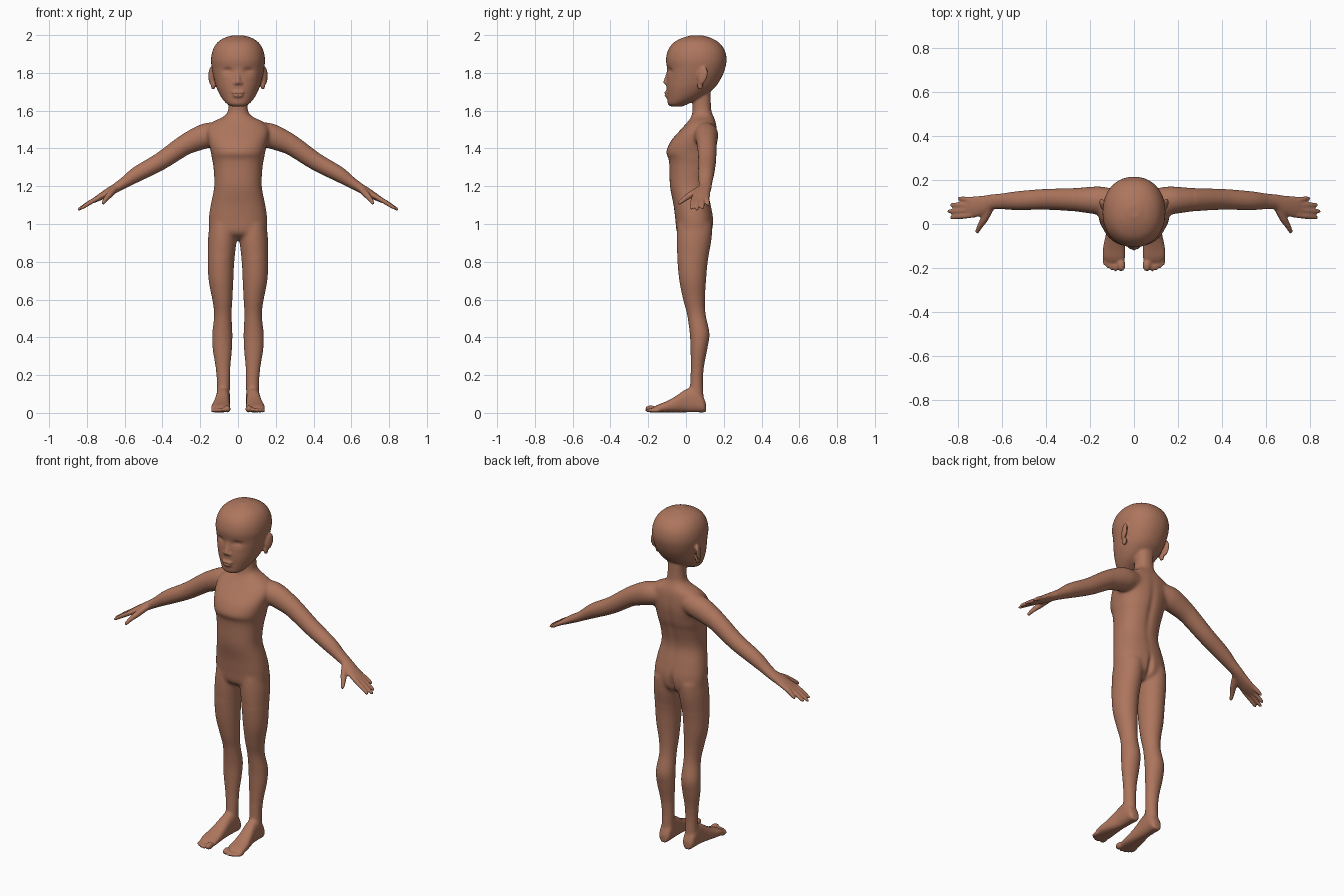
import bpy, bmesh, math
from mathutils import Vector, Matrix

bm = bmesh.new()


def spline(rows, sub=5):
    """Catmull-Rom interpolation of rows of numbers."""
    out = []
    for i in range(len(rows) - 1):
        p0, p1, p2, p3 = (rows[max(0, min(len(rows) - 1, i + k))] for k in (-1, 0, 1, 2))
        for j in range(sub):
            t = j / sub
            out.append([0.5 * (2 * b + (c - a) * t + (2 * a - 5 * b + 4 * c - d) * t * t
                               + (3 * b - a - 3 * c + d) * t ** 3)
                        for a, b, c, d in zip(p0, p1, p2, p3)])
    return out + [list(rows[-1])]


def loft(rings, e=2.0, n=40):
    """Closed skin through rings of (centre, half axis u, half axis v)."""
    def pw(v):
        return math.copysign(abs(v) ** (2 / e), v)
    loops = []
    for c, u, v in rings:
        angs = [2 * math.pi * k / n for k in range(n)]
        loops.append([bm.verts.new(c + u * pw(math.cos(a)) + v * pw(math.sin(a))) for a in angs])
    for a, b in zip(loops, loops[1:]):
        for k in range(n):
            bm.faces.new((a[k], a[(k + 1) % n], b[(k + 1) % n], b[k]))
    bm.faces.new(loops[0][::-1])
    bm.faces.new(loops[-1])


def column(rows, s=1, e=2.0):
    """Upright part: rows of z, centre x, half width, front y, back y."""
    loft([(Vector((s * cx, (f + b) / 2, z)), Vector((w, 0, 0)), Vector((0, (b - f) / 2, 0)))
          for z, cx, w, f, b in spline(rows)], e)


def ball(c, r, rot=None):
    m = Matrix.Translation(c) @ (rot or Matrix()) @ Matrix.Diagonal((*r, 1))
    bmesh.ops.create_uvsphere(bm, u_segments=24, v_segments=16, radius=1, matrix=m)


def tube(rows, s=1):
    """Limb: rows of x, y, z, half width along y, half thickness."""
    rows = spline(rows)
    pts = [Vector((s * r[0], r[1], r[2])) for r in rows]
    rings = []
    for i, p in enumerate(pts):
        t = (pts[min(i + 1, len(pts) - 1)] - pts[max(i - 1, 0)]).normalized()
        v = t.cross(Vector((0, 1, 0))).normalized()
        u = v.cross(t)
        rings.append((p, u * rows[i][3], v * rows[i][4]))
    loft(rings, n=24)
    ball(pts[-1], [rows[-1][4]] * 3)


# torso and neck
column([(.915, 0, .08, .01, .09), (.95, 0, .145, -.045, .133), (1.02, 0, .155, -.056, .145),
        (1.1, 0, .145, -.066, .132), (1.2, 0, .126, -.085, .115), (1.3, 0, .13, -.088, .135),
        (1.345, 0, .138, -.092, .15), (1.38, 0, .144, -.105, .158), (1.44, 0, .158, -.08, .166),
        (1.5, 0, .165, -.028, .164), (1.54, 0, .135, .008, .158), (1.57, 0, .075, .028, .146),
        (1.61, 0, .051, .035, .133), (1.72, 0, .05, .035, .13)], e=2.3)

# head
column([(1.622, 0, .03, -.08, -.02), (1.635, 0, .058, -.096, .01), (1.67, 0, .088, -.1, .085),
        (1.72, 0, .113, -.104, .15), (1.77, 0, .128, -.102, .185), (1.82, 0, .138, -.1, .206),
        (1.87, 0, .143, -.106, .215), (1.92, 0, .134, -.095, .205), (1.96, 0, .11, -.066, .175),
        (1.985, 0, .073, -.02, .132), (1.999, 0, .025, .03, .085)], e=2.15)

# nose and lips
tube([(0, -.092, 1.81, .009, .009), (.0, -.1, 1.775, .012, .011), (0, -.107, 1.752, .014, .014)])
ball((0, -.106, 1.694), (.034, .01, .008))
ball((0, -.103, 1.68), (.028, .011, .009))

for s in (1, -1):
    ball((s * .013, -.102, 1.746), (.012, .012, .01))
    # ear
    ball((s * .143, .088, 1.785), (.012, .027, .048),
         Matrix.Rotation(math.radians(-14), 4, 'X') @ Matrix.Rotation(s * math.radians(-18), 4, 'Z'))
    ball((s * .132, .075, 1.735), (.012, .016, .025))

    # leg
    column([(1.0, .08, .07, -.045, .14), (.92, .083, .076, -.05, .136), (.8, .09, .07, -.045, .115),
            (.7, .09, .065, -.035, .106), (.6, .083, .053, -.015, .1), (.52, .08, .046, .006, .104),
            (.42, .083, .053, .02, .124), (.34, .083, .051, .024, .113), (.25, .08, .04, .025, .096),
            (.16, .077, .035, .022, .09), (.06, .078, .035, .015, .095)], s)

    # foot: y, centre x, half width, top z
    loft([(Vector((s * cx, y, zt / 2 + .003)), Vector((w, 0, 0)), Vector((0, 0, zt / 2)))
          for y, cx, w, zt in spline([
              (.106, .078, .018, .045), (.09, .078, .034, .085), (.05, .079, .037, .13),
              (.0, .081, .037, .122), (-.06, .087, .044, .082), (-.11, .091, .05, .056),
              (-.15, .091, .05, .04), (-.172, .087, .042, .028)])], e=2.5)
    for x, y, r in ((.058, -.187, .019), (.083, -.188, .012), (.102, -.184, .0115),
                    (.119, -.175, .011), (.133, -.162, .0105)):
        ball((s * x, y, r + .002), (r, .029, r))

    # arm and palm
    tube([(.07, .105, 1.485, .05, .05), (.15, .107, 1.472, .064, .066), (.21, .109, 1.452, .06, .064),
          (.29, .111, 1.413, .052, .054), (.41, .112, 1.332, .047, .047), (.53, .106, 1.266, .043, .041),
          (.6, .103, 1.22, .036, .03), (.645, .1, 1.192, .035, .025), (.69, .085, 1.166, .044, .022),
          (.735, .077, 1.14, .049, .017), (.765, .076, 1.123, .044, .012)], s)
    # fingers
    for y0, x, y, z in ((.04, .829, .03, 1.083), (.063, .842, .058, 1.078),
                        (.087, .83, .087, 1.085), (.109, .795, .117, 1.104)):
        tube([(.74, y0, 1.138, .013, .013), ((.74 + x) / 2, (y0 + y) / 2, (1.142 + z) / 2, .0125, .012),
              (x, y, z, .009, .009)], s)
    # thumb
    tube([(.655, .075, 1.183, .02, .018), (.68, .025, 1.155, .018, .017),
          (.7, -.008, 1.132, .0135, .013), (.713, -.034, 1.112, .01, .01)], s)

bmesh.ops.recalc_face_normals(bm, faces=bm.faces)
mesh = bpy.data.meshes.new("figure_body")
bm.to_mesh(mesh)
bm.free()
body = bpy.data.objects.new("figure_body", mesh)
bpy.context.collection.objects.link(body)
bpy.context.view_layer.objects.active = body
body.select_set(True)


def apply(kind, **props):
    m = body.modifiers.new(kind, kind)
    for k, v in props.items():
        setattr(m, k, v)
    bpy.ops.object.modifier_apply(modifier=m.name)


# fuse the parts into one skin, blending the trunk joints most
apply('REMESH', mode='VOXEL', voxel_size=.006)
trunk = body.vertex_groups.new(name="trunk")
trunk.add([v.index for v in body.data.vertices
           if .82 < v.co.z < 1.61 and abs(v.co.x) < .28], 1.0, 'REPLACE')
ankle = body.vertex_groups.new(name="ankle")
ankle.add([v.index for v in body.data.vertices if .05 < v.co.z < .25], 1.0, 'REPLACE')
apply('SMOOTH', factor=.5, iterations=30, vertex_group="trunk")
apply('SMOOTH', factor=.5, iterations=12, vertex_group="ankle")
apply('SMOOTH', factor=.5, iterations=4)

# soft hollows and swellings: centre, radii, push along y
dents = [((0, .14, .97), (.014, .06, .06), -.018),      # seat cleft
         ((0, .16, 1.3), (.02, .06, .16), -.008),       # spine
         ((0, -.115, 1.687), (.032, .03, .004), .006)]  # mouth line
for s in (1, -1):
    dents += [((s * .055, -.09, 1.808), (.026, .06, .017), .014),   # eye socket
              ((s * .055, -.08, 1.802), (.02, .06, .009), -.008),   # eyelids
              ((s * .055, -.08, 1.802), (.018, .06, .003), .004)]   # eye slit
for v in body.data.vertices:
    for c, r, push in dents:
        d = sum(((v.co[i] - c[i]) / r[i]) ** 2 for i in range(3))
        if d < 8:
            v.co.y += push * math.exp(-d)

# skin colour
skin = bpy.data.materials.new("brown_skin")
skin.diffuse_color = (.42, .18, .11, 1)
body.data.materials.clear()
body.data.materials.append(skin)
for p in body.data.polygons:
    p.material_index = 0
bpy.ops.object.shade_smooth()
